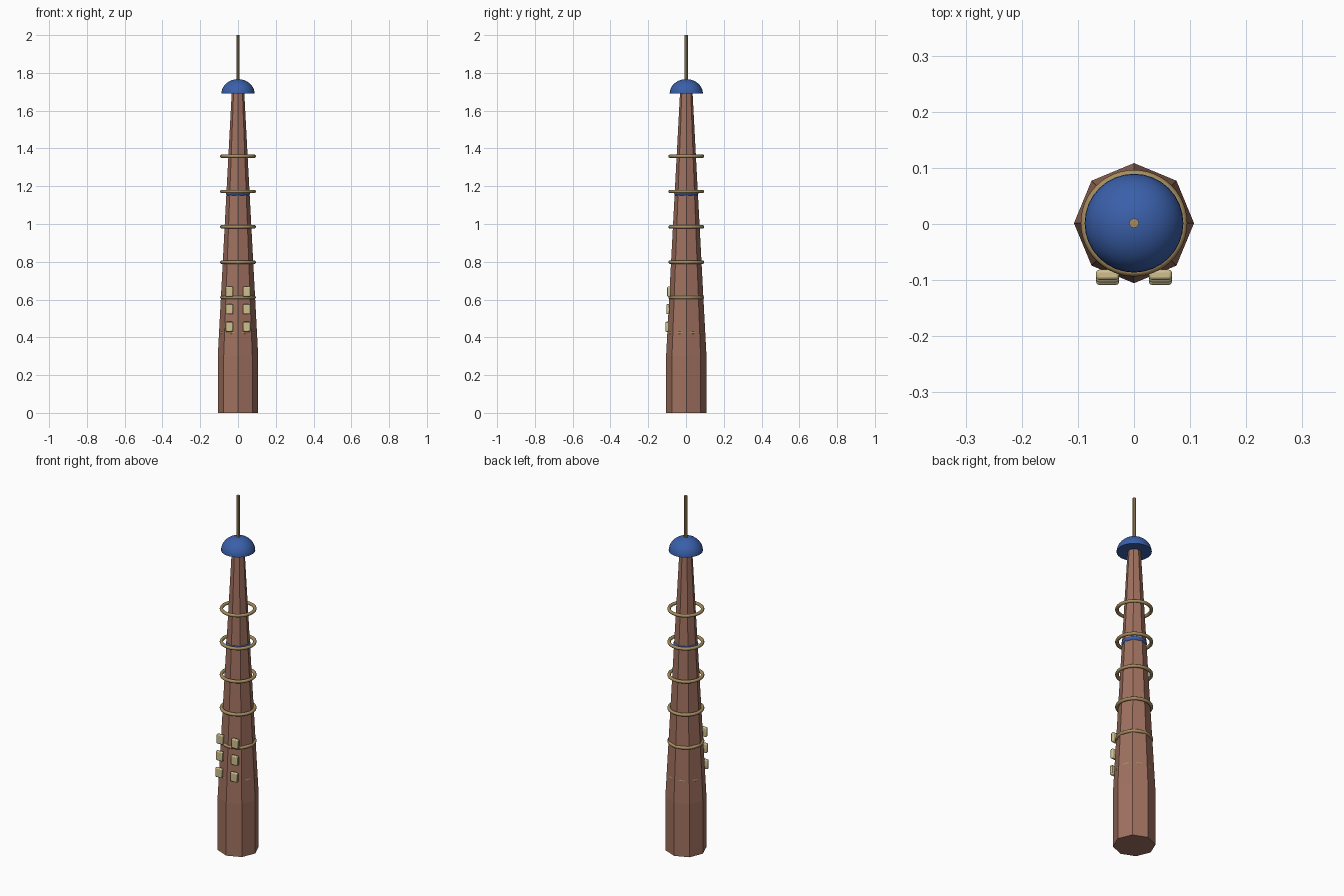
import bpy, bmesh, math

if "Cube" in bpy.data.objects:
    bpy.data.objects.remove(bpy.data.objects["Cube"])

CY = 0.0015          # tower axis is a hair behind the centre because of the windows


def material(name, rgb):
    m = bpy.data.materials.new(name)
    m.diffuse_color = (*rgb, 1)
    m.use_nodes = True
    m.node_tree.nodes["Principled BSDF"].inputs["Base Color"].default_value = m.diffuse_color
    return m


brown = material("brown brick", (0.35, 0.165, 0.115))
blue = material("blue glaze", (0.042, 0.115, 0.40))
gold = material("dull gold", (0.38, 0.265, 0.115))
cream = material("cream window", (0.63, 0.53, 0.28))


def lathe(name, profile, sides, mat, smooth=False):
    """Revolve (radius, z) points about the tower axis and cap open ends."""
    bm = bmesh.new()
    rows = []
    for r, z in profile:
        if r == 0:
            rows.append([bm.verts.new((0, CY, z))] * sides)
        else:
            rows.append([bm.verts.new((r * math.cos(a), CY + r * math.sin(a), z))
                         for a in (math.tau * i / sides for i in range(sides))])
    for lo, hi in zip(rows, rows[1:]):
        for i in range(sides):
            j = (i + 1) % sides
            quad = list(dict.fromkeys((lo[i], lo[j], hi[j], hi[i])))
            bm.faces.new(quad)
    if profile[0][0] > 0:
        bm.faces.new(rows[0][::-1])
    if profile[-1][0] > 0:
        bm.faces.new(rows[-1])
    me = bpy.data.meshes.new(name)
    bm.to_mesh(me)
    bm.free()
    me.materials.append(mat)
    ob = bpy.data.objects.new(name, me)
    bpy.context.collection.objects.link(ob)
    if smooth:
        smooth_object(ob)
    return ob


def smooth_object(ob):
    bpy.ops.object.select_all(action='DESELECT')
    ob.select_set(True)
    bpy.context.view_layer.objects.active = ob
    bpy.ops.object.shade_smooth_by_angle(angle=math.radians(40))


def ring(name, z, major, minor, mat):
    bpy.ops.mesh.primitive_torus_add(location=(0, CY, z), major_radius=major,
                                     minor_radius=minor, major_segments=48,
                                     minor_segments=10)
    ob = bpy.context.object
    ob.name = name
    ob.data.materials.append(mat)
    smooth_object(ob)


def shaft_radius(z):
    return 0.107 - 0.074 * max(0, z - 0.3) / 1.4


# Octagonal shaft: straight foot, then a long taper
lathe("shaft", [(0.107, 0), (0.107, 0.3), (shaft_radius(1.7), 1.7)], 8, brown)

# Dome cap with a flat underside
dome = [(0.088 * math.cos(t), 1.69 + 0.077 * math.sin(t))
        for t in (math.pi / 2 * i / 10 for i in range(10))]
lathe("dome", dome + [(0, 1.767)], 32, blue, smooth=True)

# Spire on top of the dome
lathe("spire", [(0.009, 1.75), (0.009, 2.0)], 8, gold)

# Evenly spaced hoops, all of one size
for i in range(6):
    ring(f"hoop_{i + 1}", 0.424 + 0.187 * i, 0.086, 0.009, gold)

# Blue collar hugging the shaft
ring("collar", 1.162, 0.05, 0.014, blue)

# Windows: three pairs on the front, stepping back with the taper
for row, z in enumerate((0.456, 0.549, 0.642)):
    front = -0.1085 + 0.0045 * row
    for side in (-1, 1):
        bpy.ops.mesh.primitive_cube_add(size=1, location=(side * 0.047, front + 0.009, z))
        ob = bpy.context.object
        ob.name = f"window_{row + 1}_{'left' if side < 0 else 'right'}"
        ob.scale = (0.041, 0.018, 0.053)
        bpy.ops.object.transform_apply(location=False, rotation=False, scale=True)
        ob.data.materials.append(cream)
        bev = ob.modifiers.new("soft_edges", 'BEVEL')
        bev.width = 0.005
        bev.segments = 2
        smooth_object(ob)
